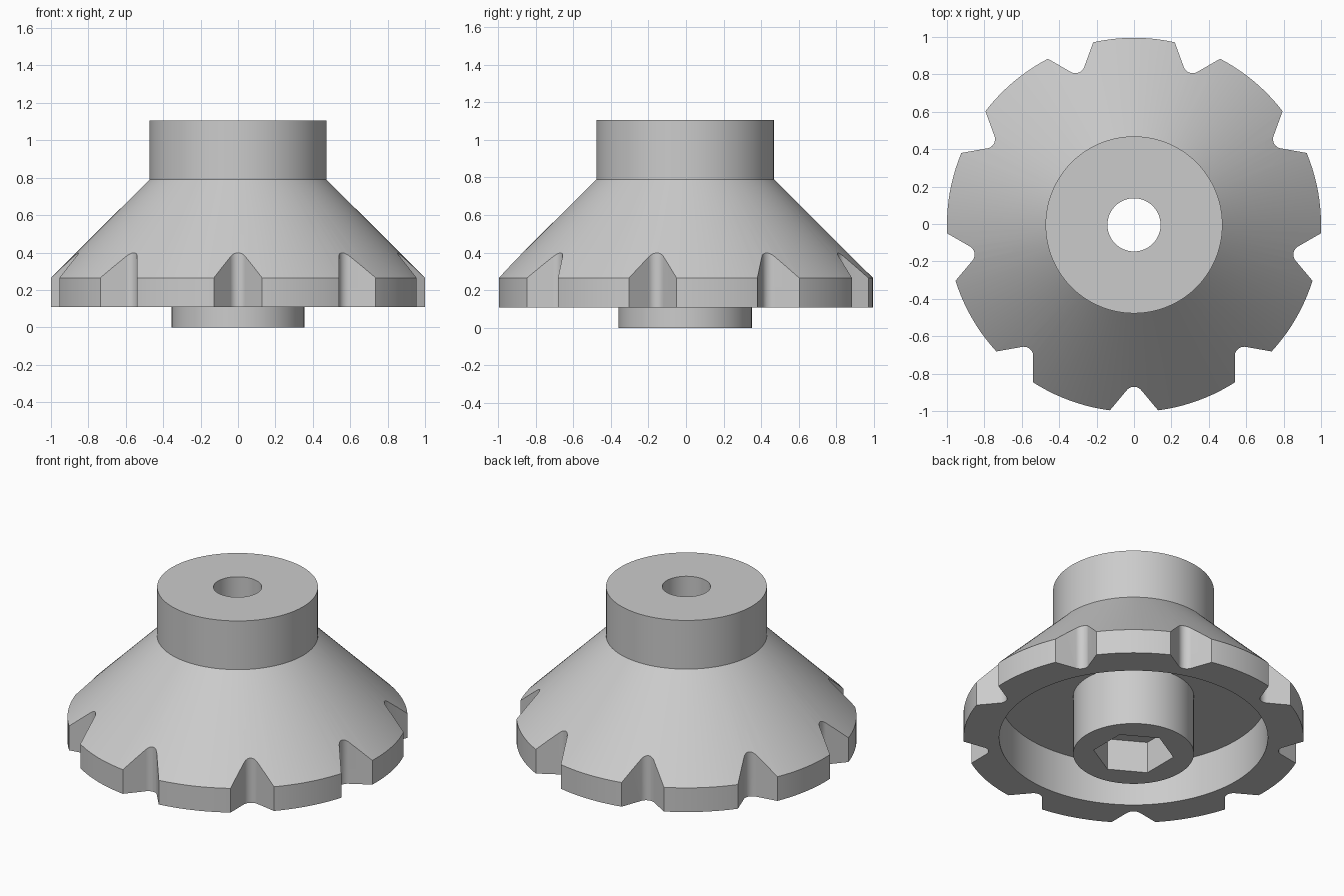
import bpy, bmesh, math

SEGMENTS = 144
NOTCHES = 9
CENTRE_Y = -0.0045

cube = bpy.data.objects.get("Cube")
if cube:
    bpy.data.objects.remove(cube, do_unlink=True)

grey = bpy.data.materials.new("plain grey")
grey.use_nodes = True
grey.diffuse_color = (0.6, 0.6, 0.6, 1)
grey.node_tree.nodes["Principled BSDF"].inputs["Base Color"].default_value = (0.6, 0.6, 0.6, 1)


def finish(name, bm):
    bmesh.ops.recalc_face_normals(bm, faces=bm.faces)
    mesh = bpy.data.meshes.new(name)
    bm.to_mesh(mesh)
    bm.free()
    mesh.materials.append(grey)
    obj = bpy.data.objects.new(name, mesh)
    bpy.context.collection.objects.link(obj)
    return obj


def lathe(name, profile):
    """Spin a closed (radius, height) profile about the z axis."""
    bm = bmesh.new()
    rings = []
    for i in range(SEGMENTS):
        a = math.tau * i / SEGMENTS
        rings.append([bm.verts.new((r * math.cos(a), r * math.sin(a), z)) for r, z in profile])
    n = len(profile)
    for i in range(SEGMENTS):
        p, q = rings[i], rings[(i + 1) % SEGMENTS]
        for j in range(n):
            k = (j + 1) % n
            bm.faces.new((p[j], q[j], q[k], p[k]))
    return finish(name, bm)


def add_prism(bm, outline, low, high):
    bottom = [bm.verts.new((x, y, low)) for x, y in outline]
    top = [bm.verts.new((x, y, high)) for x, y in outline]
    bm.faces.new(bottom[::-1])
    bm.faces.new(top)
    n = len(outline)
    for i in range(n):
        j = (i + 1) % n
        bm.faces.new((bottom[i], bottom[j], top[j], top[i]))


def notch_outline(depth_radius=0.866, fillet=0.05, half_angle=math.radians(40), steps=12):
    """Flared notch with a rounded root, opening along +x."""
    centre = depth_radius + fillet
    sweep = math.pi / 2 - half_angle
    points = []
    for i in range(steps + 1):
        a = math.pi - sweep + 2 * sweep * i / steps
        points.append((centre + fillet * math.cos(a), fillet * math.sin(a)))
    reach = 0.3
    dx, dy = reach * math.cos(half_angle), reach * math.sin(half_angle)
    first, last = points[0], points[-1]
    return [(first[0] + dx, first[1] + dy)] + points + [(last[0] + dx, last[1] - dy)]


def rotated(outline, angle):
    c, s = math.cos(angle), math.sin(angle)
    return [(x * c - y * s, x * s + y * c) for x, y in outline]


# Knob body: neck, cone, rim, hollow underside, boss and bore
knob = lathe("knob_body", [
    (0.142, 1.106), (0.473, 1.106), (0.473, 0.79), (1.0, 0.265), (1.0, 0.108),
    (0.79, 0.108), (0.79, 0.385), (0.355, 0.385), (0.355, 0.0), (0.142, 0.0)])

# Grip notches round the rim
bm = bmesh.new()
for i in range(NOTCHES):
    add_prism(bm, rotated(notch_outline(), -math.pi / 2 + math.tau * i / NOTCHES), -0.2, 0.7)
notch_cutter = finish("notch_cutter", bm)

# Hexagonal pocket in the boss
bm = bmesh.new()
hexagon = [(0.238 * math.cos(a), 0.238 * math.sin(a))
           for a in (math.pi / 6 + math.pi / 3 * i for i in range(6))]
add_prism(bm, hexagon, -0.2, 0.205)
hex_cutter = finish("hex_cutter", bm)

bpy.ops.object.select_all(action='DESELECT')
knob.select_set(True)
bpy.context.view_layer.objects.active = knob
for cutter in (notch_cutter, hex_cutter):
    cutter.hide_render = True
    mod = knob.modifiers.new(cutter.name, 'BOOLEAN')
    mod.operation = 'DIFFERENCE'
    mod.solver = 'EXACT'
    mod.object = cutter
    bpy.ops.object.modifier_apply(modifier=mod.name)
    bpy.data.objects.remove(cutter, do_unlink=True)

bpy.ops.object.shade_smooth_by_angle(angle=math.radians(30))
knob.location.y = CENTRE_Y
